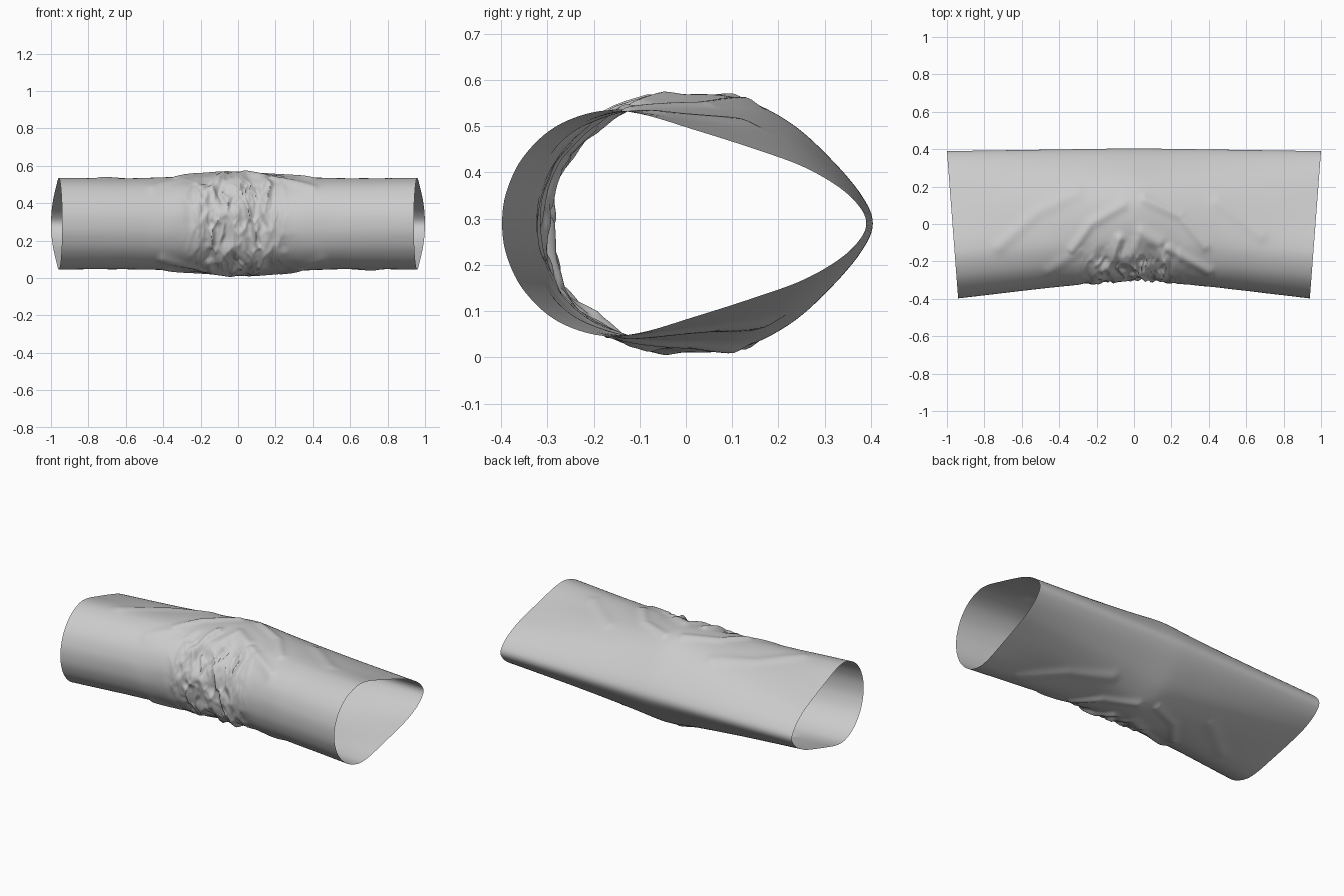
import bpy, bmesh, math
from mathutils import Vector, noise

if "Cube" in bpy.data.objects:
    bpy.data.objects.remove(bpy.data.objects["Cube"])

NU, NH = 260, 90          # rings along the sleeve, steps per half section
ZC = 0.29                 # height of the symmetry plane

# Half sections (y, height above centre) from front to pointed back
END = [(-.402, 0), (-.392, .07), (-.355, .145), (-.285, .21), (-.19, .243), (-.10, .236),
       (.02, .199), (.14, .160), (.25, .121), (.33, .077), (.375, .035), (.389, 0)]
MID = [(-.292, 0), (-.284, .07), (-.255, .14), (-.205, .195), (-.14, .233), (-.07, .258),
       (.03, .270), (.13, .257), (.23, .207), (.315, .133), (.38, .058), (.404, 0)]

# Soft folds on the flanks: x1, y1, x2, y2, width, height
FOLDS = [(-.72, -.12, -.52, .06, .035, .010), (-.52, .06, -.30, .17, .035, .009),
         (-.33, -.14, -.23, .00, .025, .016), (-.23, .00, -.06, .10, .028, .014),
         (.06, .13, .25, .04, .025, .013), (.25, .04, .38, -.12, .025, .011),
         (.45, .12, .68, -.06, .035, .009), (.18, -.13, .40, -.25, .025, .015),
         (-.14, -.24, -.08, -.08, .025, .022), (-.02, -.16, .04, -.05, .03, .016),
         (.04, -.05, .13, -.10, .035, .018), (.13, -.10, .16, -.20, .025, .012),
         (-.45, -.25, -.30, -.14, .03, .008)]


def spline(pts, u):
    """Smooth curve through a half section, mirrored at both ends."""
    n = len(pts) - 1
    f = min(max(u, 0), 1) * n
    i = min(int(f), n - 1)
    t = f - i
    mirror = lambda p: Vector((p[0], -p[1]))
    b, c = Vector(pts[i]), Vector(pts[i + 1])
    a = Vector(pts[i - 1]) if i else mirror(pts[1])
    d = Vector(pts[i + 2]) if i + 2 <= n else mirror(pts[n - 1])
    return .5 * (2*b + (c - a)*t + (2*a - 5*b + 4*c - d)*t*t + (3*b - a - 3*c + d)*t**3)


def section(s, u):
    a = abs(s)
    w = 1.04 - math.sqrt(a * a + .0016)
    p = spline(END, u).lerp(spline(MID, u), max(0, w))
    # the elbow bulge is tighter than the general bend
    p.y *= 1 + .035 * math.exp(-(s / .17) ** 2) - .012 * math.exp(-((a - .6) / .25) ** 2)
    return p


def fold_height(x, y):
    h = 0
    for x1, y1, x2, y2, wd, ht in FOLDS:
        a, d, p = Vector((x1, y1)), Vector((x2 - x1, y2 - y1)), Vector((x, y))
        t = min(1, max(0, (p - a).dot(d) / d.length_squared))
        h = max(h, ht * math.exp(-((p - a - d * t).length / wd) ** 2))
    return h


def crumple(x, y, z):
    """Jagged upright creases packed into the inside of the bend."""
    fade = math.exp(-(abs(x) / .23) ** 4) * min(1, max(0, (-.10 - y) / .10))
    q = Vector((x, y, z))
    warp = noise.noise(q * 9) * .05 + noise.noise(q * 22) * .018
    r1 = 1 - 2.2 * abs(noise.noise(Vector(((x + warp) * 10, y * 2, z * 3.5 + 4))))
    r2 = 1 - 2.2 * abs(noise.noise(Vector(((x - warp) * 19 + 7, y * 4, z * 7))))
    wide = math.exp(-(x / .45) ** 2) * min(1, max(0, (.0 - y) / .15))
    soft = noise.noise(Vector((x * 7, y * 5, z * 5 + 2))) * .008 * wide
    return fade * (.022 * r1 + .012 * r2 - .017) + soft


# Sleeve: one open shell lofted along x
bm = bmesh.new()
rings = []
for i in range(NU + 1):
    k = 2 * i / NU - 1
    s = .45 * k + .55 * k ** 3          # denser rings around the bend
    ring = []
    for j in range(2 * NH):
        side = 1 if j <= NH else -1
        u = (j if j <= NH else 2 * NH - j) / NH
        p = section(s, u)
        tan = (section(s, u + .005) - section(s, u - .005)).normalized()
        if u in (0, 1):
            tan = Vector((0, 1 if u == 0 else -1))
        nrm = Vector((-tan.y, tan.x))
        x = s * (.94 + .06 * (p.x + .4) / .79)
        z = p.y * side
        flank = min(1, abs(p.y) / .12)
        h = crumple(x, p.x, z) + fold_height(x * (1 if side > 0 else -1), p.x) * flank * .8
        p = p + nrm * h
        ring.append(bm.verts.new((x, p.x, ZC + p.y * side)))
    rings.append(ring)
for a, b in zip(rings, rings[1:]):
    for j in range(2 * NH):
        n = (j + 1) % (2 * NH)
        bm.faces.new((a[j], a[n], b[n], b[j]))
bmesh.ops.recalc_face_normals(bm, faces=bm.faces)

mesh = bpy.data.meshes.new("sleeve")
bm.to_mesh(mesh)
bm.free()
# normals face outwards on the open shell
mid = mesh.polygons[len(mesh.polygons) // 2]
if mid.normal.dot(mid.center - Vector((0, 0, ZC))) < 0:
    mesh.flip_normals()
sleeve = bpy.data.objects.new("sleeve", mesh)
bpy.context.collection.objects.link(sleeve)
bpy.context.view_layer.objects.active = sleeve
sleeve.select_set(True)
bpy.ops.object.shade_smooth_by_angle(angle=math.radians(50))
